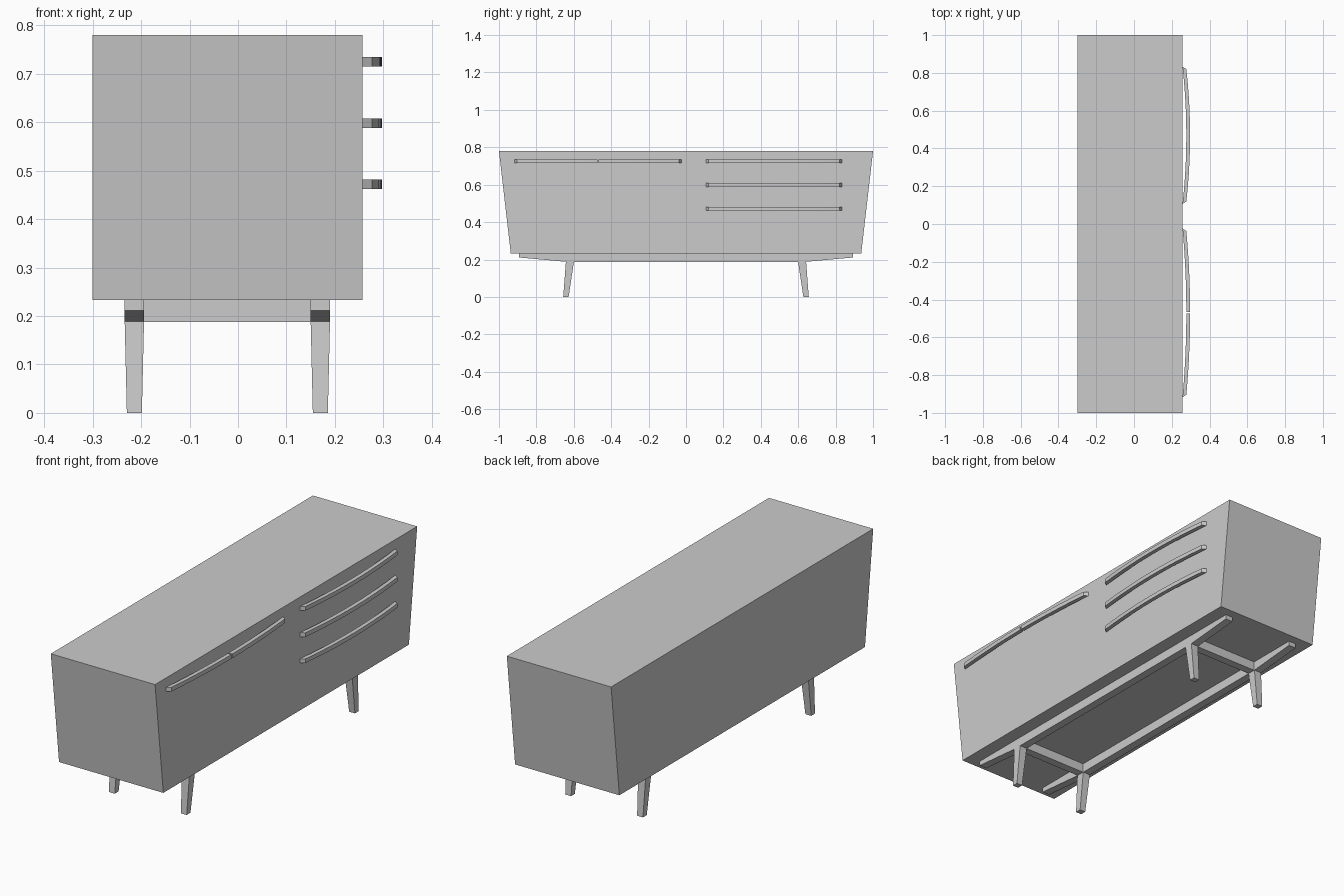
import bpy, bmesh

if "Cube" in bpy.data.objects:
    bpy.data.objects.remove(bpy.data.objects["Cube"])


def extrude(name, outline, axis, lo, hi):
    """Closed prism from a 2D outline: axis 'x' uses (y, z), axis 'z' uses (x, y)."""
    bm = bmesh.new()
    place = (lambda a, b, t: (t, a, b)) if axis == 'x' else (lambda a, b, t: (a, b, t))
    face = bm.faces.new([bm.verts.new(place(a, b, lo)) for a, b in outline])
    new = bmesh.ops.extrude_face_region(bm, geom=[face])['geom']
    shift = place(0, 0, hi - lo)
    bmesh.ops.translate(bm, vec=shift, verts=[v for v in new if isinstance(v, bmesh.types.BMVert)])
    return finish(name, bm)


def finish(name, bm):
    bmesh.ops.recalc_face_normals(bm, faces=bm.faces)
    mesh = bpy.data.meshes.new(name)
    bm.to_mesh(mesh)
    bm.free()
    obj = bpy.data.objects.new(name, mesh)
    bpy.context.collection.objects.link(obj)
    return obj


FRONT = 0.257      # plane carrying the handles
BASE = 0.233       # underside of the cabinet

# Cabinet with slanted ends
extrude("cabinet", [(-0.937, BASE), (0.937, BASE), (1, 0.78), (-1, 0.78)], 'x', -0.30, FRONT)


# Bowed handles; t0..t1 selects the part of the full arc to keep
def handle(name, y0, y1, z, t0=0.0, t1=1.0, steps=10):
    def arc(a, b, x):
        pts = []
        for i in range(steps + 1):
            t = t0 + (t1 - t0) * i / steps
            pts.append((x + 0.08 * t * (1 - t), a + (b - a) * t))
        return pts
    inner = arc(y0, y1, FRONT)
    outer = arc(y0 + 0.013, y1 - 0.013, FRONT + 0.02)
    extrude(name, inner + outer[::-1], 'z', z - 0.01, z + 0.01)


for i, z in enumerate((0.472, 0.598, 0.725)):
    handle(f"drawer_handle_{i + 1}", 0.106, 0.833, z)
handle("door_handle_left", -0.917, -0.024, 0.725, 0, 0.496)
handle("door_handle_right", -0.917, -0.024, 0.725, 0.504, 1)

# Long rails with tapered ends, and splayed tapered legs
rail = [(-0.893, BASE), (-0.893, 0.211), (-0.64, 0.188), (0.64, 0.188), (0.893, 0.211), (0.893, BASE)]
for side, x in (("back", -0.214), ("front", 0.170)):
    extrude(f"{side}_rail", rail, 'x', x - 0.02, x + 0.02)
    for end, s in (("left", -1), ("right", 1)):
        bm = bmesh.new()
        bmesh.ops.create_cube(bm, size=1)
        for v in bm.verts:
            top = v.co.z > 0
            half_x, y, half_y, z = (0.02, 0.6205, 0.0215, 0.19) if top else (0.0155, 0.642, 0.0145, 0)
            v.co = (x + 2 * half_x * v.co.x, s * y + 2 * half_y * v.co.y, z)
        finish(f"{side}_{end}_leg", bm)

# Cross rails joining the leg pairs
for end, s in (("left", -1), ("right", 1)):
    y0, y1 = s * 0.60, s * 0.64
    extrude(f"{end}_cross_rail", [(y0, 0.188), (y1, 0.188), (y1, BASE), (y0, BASE)], 'x', -0.194, 0.15)
